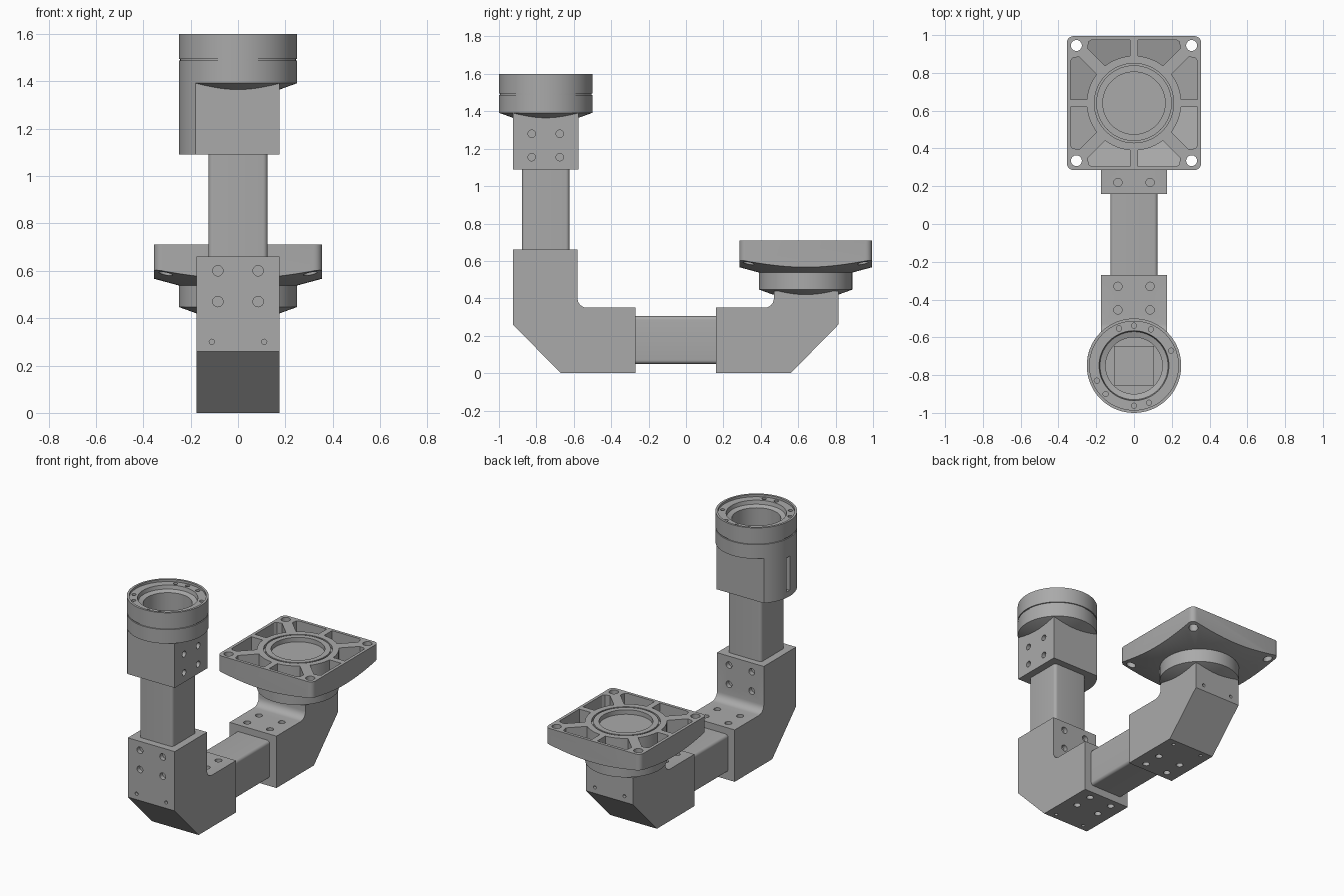
import bpy, bmesh, math
from mathutils import Matrix, Vector

if "Cube" in bpy.data.objects:
    bpy.data.objects.remove(bpy.data.objects["Cube"])

grey = bpy.data.materials.new("machined grey")
grey.use_nodes = True
COLOUR = (0.40, 0.40, 0.40, 1)
grey.diffuse_color = COLOUR
grey.node_tree.nodes["Principled BSDF"].inputs["Base Color"].default_value = COLOUR

FRONT_Y, REAR_Y, HALF = -0.75, 0.64, 0.175


def finish(name, bm):
    bmesh.ops.recalc_face_normals(bm, faces=bm.faces)
    mesh = bpy.data.meshes.new(name)
    bm.to_mesh(mesh)
    bm.free()
    mesh.materials.append(grey)
    obj = bpy.data.objects.new(name, mesh)
    bpy.context.collection.objects.link(obj)
    return obj


def prism(name, pts, axis, a, b):
    """Extrude a 2D outline along x (outline in y,z) or z (outline in x,y)."""
    bm = bmesh.new()
    place = (lambda p, t: (t, *p)) if axis == "x" else (lambda p, t: (*p, t))
    low = [bm.verts.new(place(p, a)) for p in pts]
    high = [bm.verts.new(place(p, b)) for p in pts]
    bm.faces.new(low)
    bm.faces.new(high)
    for i in range(len(pts)):
        j = (i + 1) % len(pts)
        bm.faces.new((low[i], low[j], high[j], high[i]))
    return finish(name, bm)


def box(name, lo, hi, axis=2, radius=0):
    """Box with the edges along one axis optionally rounded."""
    lo, hi = Vector(lo), Vector(hi)
    bm = bmesh.new()
    bmesh.ops.create_cube(bm, size=1)
    for v in bm.verts:
        v.co = (lo + hi) / 2 + v.co * (hi - lo)
    if radius:
        edges = [e for e in bm.edges
                 if abs((e.verts[0].co - e.verts[1].co)[axis]) > 1e-4]
        bmesh.ops.bevel(bm, geom=edges, offset=radius, segments=5,
                        profile=0.5, affect="EDGES")
    return finish(name, bm)


def lathe(name, profile, y, steps=72):
    """Revolve a closed (radius, z) outline around the vertical axis at y."""
    bm = bmesh.new()
    rings = []
    for k in range(steps):
        a = math.tau * k / steps
        rings.append([bm.verts.new((r * math.cos(a), y + r * math.sin(a), z))
                      for r, z in profile])
    for k in range(steps):
        p, q = rings[k], rings[(k + 1) % steps]
        for i in range(len(profile)):
            j = (i + 1) % len(profile)
            bm.faces.new((p[i], p[j], q[j], q[i]))
    bmesh.ops.remove_doubles(bm, verts=bm.verts, dist=1e-5)
    return finish(name, bm)


def drill(centre, axis, radius, depth, sides=24):
    """Cylinder cutter centred on a point of a surface."""
    turn = {"x": Matrix.Rotation(math.pi / 2, 4, "Y"),
            "y": Matrix.Rotation(math.pi / 2, 4, "X"),
            "z": Matrix.Identity(4)}[axis]
    bm = bmesh.new()
    bmesh.ops.create_cone(bm, cap_ends=True, segments=sides, radius1=radius,
                          radius2=radius, depth=2 * depth,
                          matrix=Matrix.Translation(centre) @ turn)
    return finish("cutter", bm)


def carve(obj, cutters, operation="DIFFERENCE"):
    bpy.context.view_layer.objects.active = obj
    for c in cutters:
        c.hide_render = True
        mod = obj.modifiers.new("carve", "BOOLEAN")
        mod.operation, mod.object, mod.solver = operation, c, "EXACT"
        bpy.ops.object.modifier_apply(modifier=mod.name)
        bpy.data.objects.remove(c)


def smooth(obj):
    bpy.ops.object.select_all(action="DESELECT")
    obj.select_set(True)
    bpy.context.view_layer.objects.active = obj
    bpy.ops.object.shade_smooth_by_angle(angle=math.radians(25))


def elbow(name, y, out, top):
    """Mitred elbow block with a filleted inner corner and screw holes."""
    fillet = [(-0.22 + 0.05 * math.cos(a), 0.40 + 0.05 * math.sin(a))
              for a in [math.radians(-90 + 15 * k) for k in range(7)]]
    pts = [(HALF, top), (HALF, 0.26), (-0.08, 0), (-0.48, 0), (-0.48, 0.35)]
    pts += fillet + [(-0.17, top)]
    obj = prism(name, [(y + out * u, z) for u, z in pts], "x", -HALF, HALF)
    holes = []
    for x in (-0.085, 0.085):
        for u in (-0.42, -0.295):
            for z in (0, 0.35):
                holes.append(drill((x, y + out * u, z), "z", 0.022, 0.03))
        # Small dowel holes beside the mitre
        holes.append(drill((x * 1.3, y + out * HALF, 0.30), "y", 0.011, 0.02, 12))
        holes.append(drill((x * 1.3, y - out * 0.12, 0), "z", 0.011, 0.02, 12))
    carve(obj, holes)
    return obj


# Square tubes between the blocks
parts = [
    box("horizontal_tube", (-0.125, -0.28, 0.05), (0.125, 0.17, 0.305), 1, 0.02),
    box("vertical_tube", (-0.125, -0.877, 0.65), (0.125, -0.623, 1.10), 2, 0.02),
]

# Front elbow carries the column
front_elbow = elbow("front_elbow", FRONT_Y, -1, 0.66)
carve(front_elbow, [drill((x, FRONT_Y + y, z), "y", 0.022, 0.03)
                    for x in (-0.085, 0.085) for z in (0.47, 0.60)
                    for y in (-HALF, 0.17)])

# Rear elbow is hollow below the flange
rear_elbow = elbow("rear_elbow", REAR_Y, 1, 0.44)
shaft = [(0.145, 0.5), (0.145, 0.27), (-0.08, 0.03), (-0.3, 0.03),
         (-0.3, 0.32), (-0.145, 0.32), (-0.145, 0.5)]
carve(rear_elbow, [prism("cutter", [(REAR_Y + u, z) for u, z in shaft],
                         "x", -0.145, 0.145)])
parts += [front_elbow, rear_elbow]

# Column housing: flat on three sides, rounded towards -x
arc = [math.radians(135.6 + 88.8 * k / 16) for k in range(17)]
outline = [(HALF, -HALF), (HALF, HALF)]
outline += [(0.25 * math.cos(a), 0.25 * math.sin(a)) for a in arc]
housing = prism("column_housing", [(x, FRONT_Y + y) for x, y in outline],
                "z", 1.09, 1.392)
holes = [drill((HALF, FRONT_Y + y, z), "x", 0.02, 0.03)
         for y in (-0.075, 0.075) for z in (1.155, 1.28)]
holes.append(drill((0, FRONT_Y, 1.40), "z", 0.15, 0.25, 72))
holes.append(box("cutter", (-0.3, FRONT_Y, 1.13), (-0.215, FRONT_Y + 0.03, 1.36)))
carve(housing, holes)
parts += [housing, box("bore_floor_plate", (-0.105, FRONT_Y - 0.105, 1.14),
                       (0.105, FRONT_Y + 0.105, 1.165))]

# Round head with a seam, rim channel and stepped bore
head = lathe("column_head", [
    (0.15, 1.36), (0.175, 1.365), (0.25, 1.392), (0.25, 1.487), (0.244, 1.488),
    (0.244, 1.494), (0.25, 1.495), (0.25, 1.6), (0.235, 1.6), (0.235, 1.585),
    (0.185, 1.585), (0.18, 1.56), (0.15, 1.55)], FRONT_Y)
carve(head, [drill((0.212 * math.cos(a), FRONT_Y + 0.212 * math.sin(a), 1.585),
                   "z", 0.014, 0.02, 12)
             for a in [math.radians(d) for d in (22, 65, 90, 112, 202, 225, 270, 292)]])
parts.append(head)

# Collar under the flange
parts.append(lathe("flange_collar", [(0.145, 0.415), (0.175, 0.42), (0.25, 0.447),
                                     (0.25, 0.545), (0.145, 0.545)], REAR_Y))

# Square flange with a conical underside
flange = box("mounting_flange", (-0.355, REAR_Y - 0.355, 0.5),
             (0.355, REAR_Y + 0.355, 0.71), 2, 0.035)
carve(flange, [lathe("cutter", [(0, 0.538), (0.25, 0.538), (0.56, 0.622),
                                (0.56, 0.8), (0, 0.8)], REAR_Y)], "INTERSECT")
carve(flange, [drill((0, REAR_Y, 0.6), "z", 0.145, 0.2, 72),
               drill((0, REAR_Y, 0.71), "z", 0.165, 0.03, 72)])
# Shallow ring groove, then corner bolt holes
carve(flange, [lathe("cutter", [(0.2, 0.69), (0.21, 0.69), (0.21, 0.75),
                                (0.2, 0.75)], REAR_Y)])
carve(flange, [drill((x, REAR_Y + y, 0.65), "z", 0.029, 0.2)
               for x in (-0.305, 0.305) for y in (-0.305, 0.305)])

# Eight pockets leave the straight and diagonal ribs standing
pocket = [(0.335, 0.02), (0.335, 0.225), (0.325, 0.24), (0.29, 0.245)]
pocket += [(0.25 * math.cos(a), 0.25 * math.sin(a))
           for a in [math.radians(37.7 - 33.1 * k / 8) for k in range(9)]]
pockets = []
for quarter in range(4):
    spin = Matrix.Rotation(quarter * math.pi / 2, 2)
    for side in (-1, 1):
        pts = [spin @ Vector((x, side * y)) for x, y in pocket]
        cutter = prism("cutter", pts, "z", 0, 0.75)
        for v in cutter.data.vertices:
            if v.co.z < 0.5:
                v.co.z = 0.575 + 0.27 * (v.co.xy.length - 0.25)
            v.co.y += REAR_Y
        pockets.append(cutter)
carve(flange, pockets)
parts.append(flange)

for part in parts:
    smooth(part)
